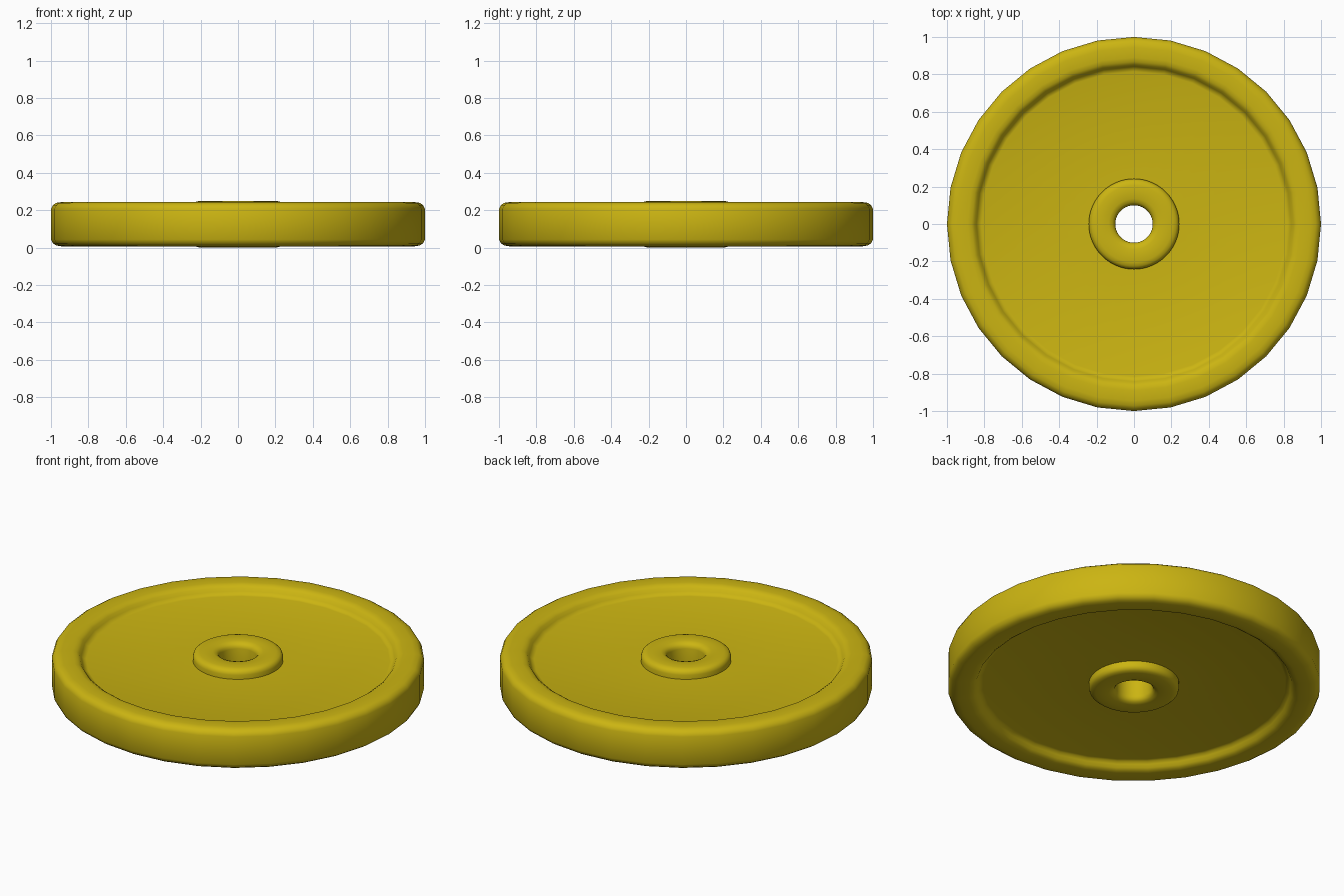
import bpy, bmesh, math

if "Cube" in bpy.data.objects:
    bpy.data.objects.remove(bpy.data.objects["Cube"])

MID = 0.125  # height of the symmetry plane

mat = bpy.data.materials.new("yellow_paint")
mat.diffuse_color = (0.60, 0.46, 0.006, 1)
mat.use_nodes = True
mat.node_tree.nodes["Principled BSDF"].inputs["Base Color"].default_value = mat.diffuse_color


def lathe(name, half, sides):
    """Spin a closed ring section; half = (radius, z) points of the upper half, inside to outside."""
    section = half + [(r, 2 * MID - z) for r, z in reversed(half)]
    bm = bmesh.new()
    rings = []
    for i in range(sides):
        a = 2 * math.pi * i / sides
        rings.append([bm.verts.new((r * math.cos(a), r * math.sin(a), z)) for r, z in section])
    n = len(section)
    for i in range(sides):
        p, q = rings[i], rings[(i + 1) % sides]
        for j in range(n):
            k = (j + 1) % n
            bm.faces.new((p[j], q[j], q[k], p[k]))
    bmesh.ops.recalc_face_normals(bm, faces=bm.faces)
    mesh = bpy.data.meshes.new(name)
    bm.to_mesh(mesh)
    bm.free()
    mesh.materials.append(mat)
    ob = bpy.data.objects.new(name, mesh)
    bpy.context.collection.objects.link(ob)
    bpy.ops.object.select_all(action='DESELECT')
    ob.select_set(True)
    bpy.context.view_layer.objects.active = ob
    bpy.ops.object.shade_smooth_by_angle(angle=math.radians(50))
    return ob


# Disc: recessed web with a raised, rounded rim
lathe("plate_disc", [
    (0.20, 0.195), (0.815, 0.195), (0.83, 0.199), (0.842, 0.212), (0.852, 0.228),
    (0.868, 0.239), (0.89, 0.243), (0.945, 0.243), (0.972, 0.239), (0.99, 0.227), (1.0, 0.207),
], 32)

# Hub: rounded collar around the centre hole
lathe("hub_collar", [
    (0.10, 0.217), (0.104, 0.232), (0.115, 0.243), (0.135, 0.25), (0.205, 0.25),
    (0.225, 0.245), (0.237, 0.235), (0.242, 0.22), (0.242, 0.185),
], 64)
